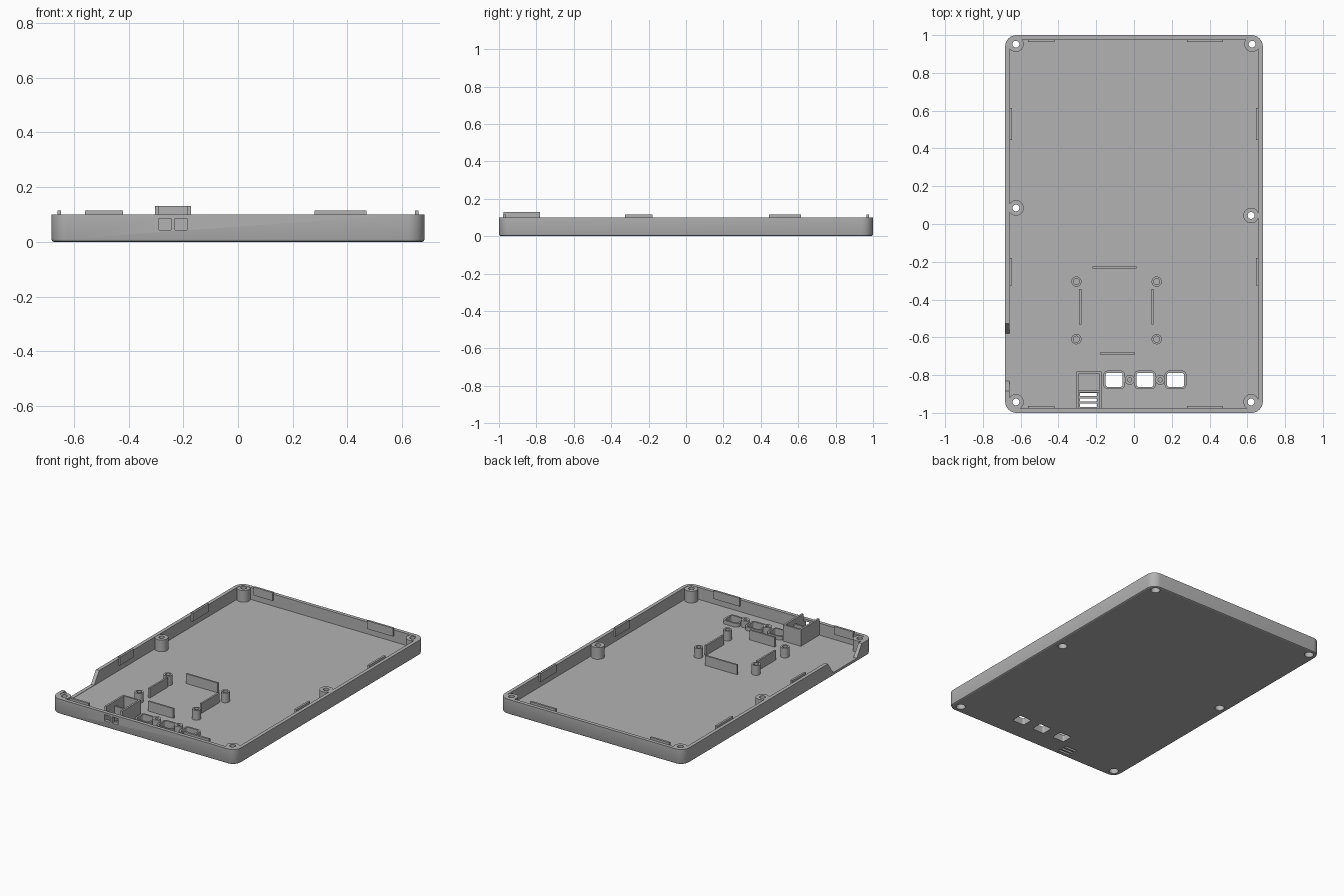
import bpy, bmesh
from math import cos, sin, pi

cube = bpy.data.objects.get("Cube")
if cube:
    bpy.data.objects.remove(cube)

grey = bpy.data.materials.new("plastic_grey")
grey.use_nodes = True
colour = (0.45, 0.45, 0.45, 1)
grey.diffuse_color = colour
grey.node_tree.nodes["Principled BSDF"].inputs["Base Color"].default_value = colour


def outline(cx, cy, w, d, r, inset):
    """Rounded rectangle, counter-clockwise; r = 0 gives a plain box."""
    steps = 8 if r else 0
    pts = []
    for q, (sx, sy) in enumerate([(1, 1), (-1, 1), (-1, -1), (1, -1)]):
        for i in range(steps + 1):
            a = (q + i / max(steps, 1)) * pi / 2
            rr = r - inset if r else 0
            ox = w / 2 - r if r else w / 2 - inset
            oy = d / 2 - r if r else d / 2 - inset
            pts.append((cx + sx * ox + rr * cos(a), cy + sy * oy + rr * sin(a)))
    return pts


def loft(name, cx, cy, w, d, r, rings):
    """Solid through outlines given as (height, inset)."""
    bm = bmesh.new()
    loops = [[bm.verts.new((x, y, z)) for x, y in outline(cx, cy, w, d, r, k)]
             for z, k in rings]
    n = len(loops[0])
    for a, b in zip(loops, loops[1:]):
        for i in range(n):
            j = (i + 1) % n
            bm.faces.new((a[i], a[j], b[j], b[i]))
    bm.faces.new(loops[0][::-1])
    bm.faces.new(loops[-1])
    bmesh.ops.remove_doubles(bm, verts=bm.verts, dist=1e-5)
    bmesh.ops.recalc_face_normals(bm, faces=bm.faces)
    mesh = bpy.data.meshes.new(name)
    bm.to_mesh(mesh)
    bm.free()
    mesh.materials.append(grey)
    ob = bpy.data.objects.new(name, mesh)
    bpy.context.collection.objects.link(ob)
    return ob


def block(name, cx, cy, w, d, z0, z1, r=0):
    return loft(name, cx, cy, w, d, r, [(z0, 0), (z1, 0)])


def tube(name, x, y, radius, z0, z1):
    return block(name, x, y, 2 * radius, 2 * radius, z0, z1, radius)


def cut(cutter, *targets):
    for ob in targets:
        mod = ob.modifiers.new("cut", "BOOLEAN")
        mod.operation = "DIFFERENCE"
        mod.solver = "EXACT"
        mod.object = cutter
        bpy.context.view_layer.objects.active = ob
        bpy.ops.object.modifier_apply(modifier=mod.name)
    bpy.data.objects.remove(cutter)


FLOOR, RIM, BASE = 0.02, 0.1, 0.01

# Tray shell with softened bottom edge
tray = loft("tray", 0, 0, 1.364, 2, 0.06,
            [(0, 0.008), (0.003, 0.003), (0.01, 0), (RIM, 0)])
cut(block("hollow", 0, 0, 1.316, 1.952, FLOOR, 0.2, 0.036), tray)

# Sloped cable notch in the right wall
cut(loft("notch", -0.68, -0.705, 0.06, 0.25, 0, [(0.022, 0), (0.11, -0.06)]), tray)

# Screw bosses with counterbored holes
for x, y in [(-0.625, 0.952), (0.625, 0.952), (-0.625, -0.942),
             (0.62, -0.942), (-0.625, 0.085), (0.62, 0.045)]:
    boss = tube("screw_boss", x, y, 0.041, BASE, 0.098)
    cut(tube("bore", x, y, 0.018, -0.1, 0.2), boss, tray)
    cut(tube("counterbore", x, y, 0.029, -0.1, 0.05), boss, tray)

# Snap tabs along the inner walls
for s in (-1, 1):
    for a, b in [(-0.56, -0.42), (0.28, 0.47)]:
        block("end_tab", (a + b) / 2, s * 0.971, b - a, 0.014, 0.06, 0.115)
    for a, b in [(-0.325, -0.18), (0.445, 0.615)]:
        block("side_tab", s * 0.653, (a + b) / 2, 0.014, b - a, 0.06, 0.115)

# Board posts and the ribs around them
for x in (-0.305, 0.12):
    for y in (-0.305, -0.61):
        post = tube("board_post", x, y, 0.027, BASE, 0.085)
        cut(tube("pilot", x, y, 0.016, FLOOR, 0.2), post)
for x in (-0.285, 0.098):
    block("side_rib", x, -0.438, 0.012, 0.19, BASE, 0.085)
block("back_rib", -0.103, -0.23, 0.235, 0.012, BASE, 0.085)
block("front_rib", -0.088, -0.685, 0.185, 0.012, BASE, 0.085)

# Framed windows with pegs between them
for x in (-0.105, 0.058, 0.22):
    frame = block("window_frame", x, -0.825, 0.115, 0.098, BASE, 0.045, 0.025)
    cut(block("opening", x, -0.825, 0.09, 0.075, -0.1, 0.2, 0.012), frame, tray)
for x in (-0.023, 0.139):
    peg = tube("window_peg", x, -0.825, 0.026, BASE, 0.065)
    cut(tube("pilot", x, -0.825, 0.011, FLOOR, 0.2), peg)

# Connector bay: walls, divider, floor vents and front ports
for x in (-0.297, -0.178):
    block("bay_side", x, -0.878, 0.013, 0.196, BASE, 0.13)
block("bay_back", -0.2375, -0.786, 0.12, 0.012, BASE, 0.13)
block("bay_divider", -0.2375, -0.885, 0.12, 0.012, BASE, 0.1)
for y in (-0.903, -0.932, -0.96):
    cut(block("vent", -0.242, y, 0.09, 0.017, -0.1, 0.1), tray)
for x in (-0.267, -0.209):
    cut(block("port", x, -0.99, 0.044, 0.06, 0.043, 0.085), tray)

# Smooth rounded walls, keep hard edges
for ob in bpy.context.collection.objects:
    ob.select_set(ob.type == "MESH")
bpy.context.view_layer.objects.active = tray
bpy.ops.object.shade_smooth_by_angle(angle=pi / 6)
